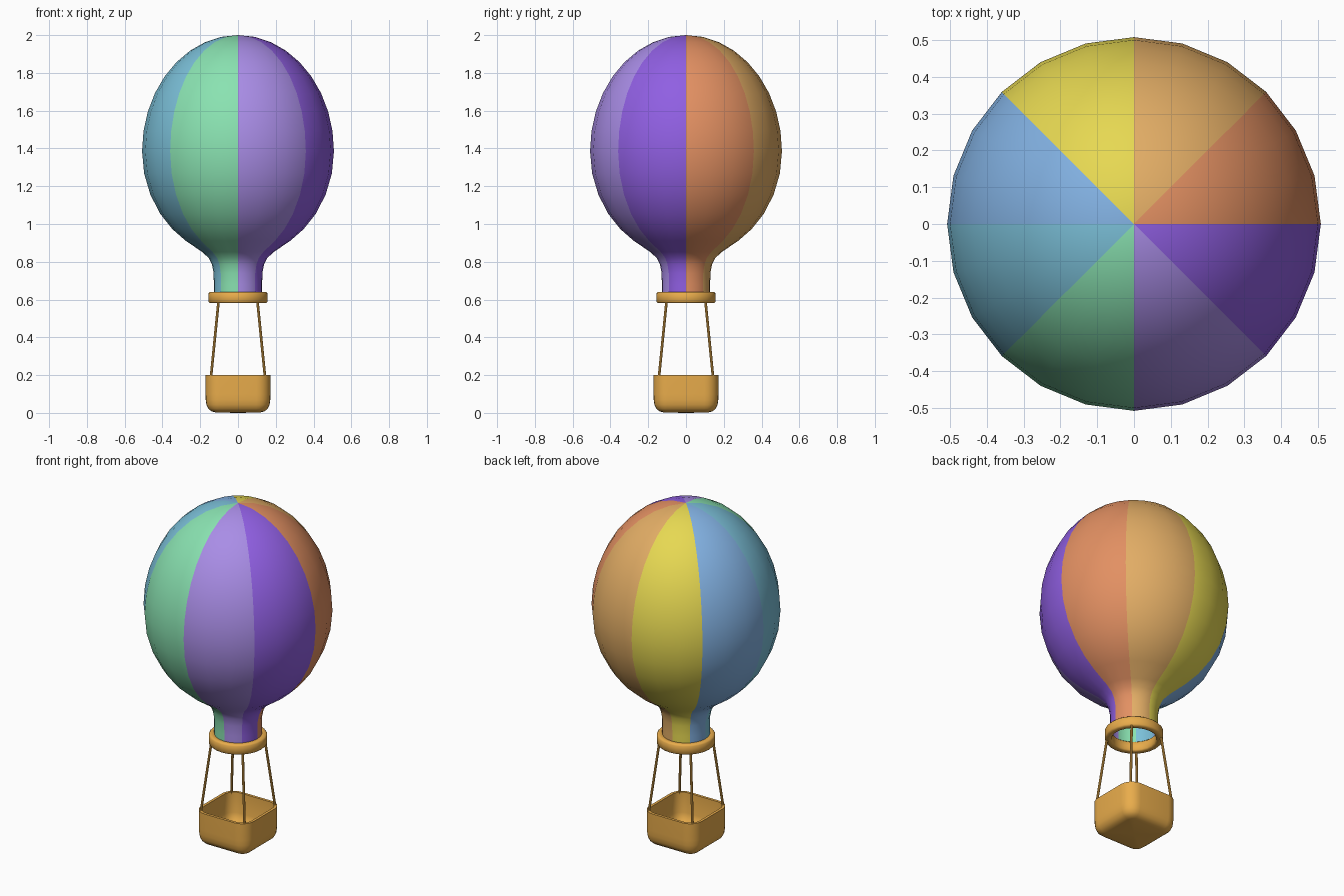
import bpy, bmesh, math
from mathutils import Vector

if "Cube" in bpy.data.objects:
    bpy.data.objects.remove(bpy.data.objects["Cube"])

SEG = 24


def material(name, rgb):
    m = bpy.data.materials.new(name)
    m.diffuse_color = [(c * 1.035 / 255) ** 2.2 for c in rgb] + [1]
    m.use_nodes = True
    m.node_tree.nodes["Principled BSDF"].inputs["Base Color"].default_value = m.diffuse_color
    return m


def finish(bm, name, mats, angle=40):
    bmesh.ops.remove_doubles(bm, verts=bm.verts, dist=1e-5)
    bmesh.ops.recalc_face_normals(bm, faces=bm.faces)
    mesh = bpy.data.meshes.new(name)
    bm.to_mesh(mesh)
    bm.free()
    ob = bpy.data.objects.new(name, mesh)
    bpy.context.collection.objects.link(ob)
    for m in mats:
        mesh.materials.append(m)
    bpy.context.view_layer.objects.active = ob
    ob.select_set(True)
    bpy.ops.object.shade_smooth_by_angle(angle=math.radians(angle))
    ob.select_set(False)
    return ob


def loft(bm, rings, closed=False):
    """Skin a list of equal-length point rings with quads."""
    vs = [[bm.verts.new(p) for p in r] for r in rings]
    n = len(vs[0])
    pairs = list(zip(vs, vs[1:])) + ([(vs[-1], vs[0])] if closed else [])
    for a, b in pairs:
        for i in range(n):
            j = (i + 1) % n
            f = bm.faces.new((a[i], a[j], b[j], b[i]))
            f.material_index = i * 8 // n
    return vs


def circle(r, z):
    return [(r * math.cos(2 * math.pi * i / SEG), r * math.sin(2 * math.pi * i / SEG), z)
            for i in range(SEG)]


wood = material("wood", (224, 165, 74))
gores = [material("gore_%d" % i, c) for i, c in enumerate([
    (218, 138, 95), (218, 166, 98), (222, 208, 80), (125, 170, 218),
    (118, 184, 208), (132, 218, 170), (162, 135, 222), (138, 92, 218)])]

# envelope: neck, flare, then a rounded dome, in eight coloured gores
R, MID = .508, 1.385
profile = [(.128, .61), (.128, .68), (.129, .74), (.138, .785), (.155, .82), (.19, .852)]
profile += [(R * math.cos(t), MID + .565 * math.sin(t))
            for t in (math.radians(a) for a in (-57, -47, -36, -24, -12))]
profile += [(R * math.cos(t), MID + (2 - MID) * math.sin(t))
            for t in (math.pi / 2 * k / 9 for k in range(9))]
bm = bmesh.new()
vs = loft(bm, [circle(r, z) for r, z in profile])
top = bm.verts.new((0, 0, 2))
for i in range(SEG):
    bm.faces.new((vs[-1][i], vs[-1][(i + 1) % SEG], top)).material_index = i * 8 // SEG
finish(bm, "envelope", gores, 60)

# mouth ring: rounded band closing on itself
band = [(.119, .588), (.126, .581), (.15, .581), (.157, .589),
        (.157, .632), (.15, .64), (.126, .64), (.119, .633)]
bm = bmesh.new()
loft(bm, [circle(r, z) for r, z in band], closed=True)
for f in bm.faces:
    f.material_index = 0
finish(bm, "mouth_ring", [wood], 50)


# basket: rounded square tub with a thin wall
def rounded_square(inset, z, half=.172, rad=.075, steps=6):
    r, c, pts = max(rad - inset, .025), half - rad, []
    c = half - inset - r
    for q in range(4):
        mid = math.pi / 4 + q * math.pi / 2
        cx, cy = math.copysign(c, math.cos(mid)), math.copysign(c, math.sin(mid))
        for k in range(steps + 1):
            a = q * math.pi / 2 + math.pi / 2 * k / steps
            pts.append((cx + r * math.cos(a), cy + r * math.sin(a), z))
    return pts


section = [(.055, 0.002), (.032, .008), (.015, .022), (.005, .043), (.001, .07), (0, .1),
           (0, .2), (.016, .2), (.016, .08), (.026, .045), (.05, .022)]
bm = bmesh.new()
vs = loft(bm, [rounded_square(d, z) for d, z in section])
for ring, z in ((vs[0], 0), (vs[-1], .02)):
    centre = bm.verts.new((0, 0, z))
    for i in range(len(ring)):
        bm.faces.new((ring[i], ring[(i + 1) % len(ring)], centre))
for f in bm.faces:
    f.material_index = 0
finish(bm, "basket", [wood], 40)

# ropes: one from each basket corner up to the ring
bm = bmesh.new()
for sx in (-1, 1):
    for sy in (-1, 1):
        a, b = Vector((sx * .144, sy * .144, .18)), Vector((sx * .102, sy * .102, .6))
        d = b - a
        rot = d.to_track_quat('Z', 'Y').to_matrix().to_4x4()
        rot.translation = (a + b) / 2
        bmesh.ops.create_cone(bm, cap_ends=True, segments=8, radius1=.007, radius2=.007,
                              depth=d.length, matrix=rot)
finish(bm, "ropes", [wood])
